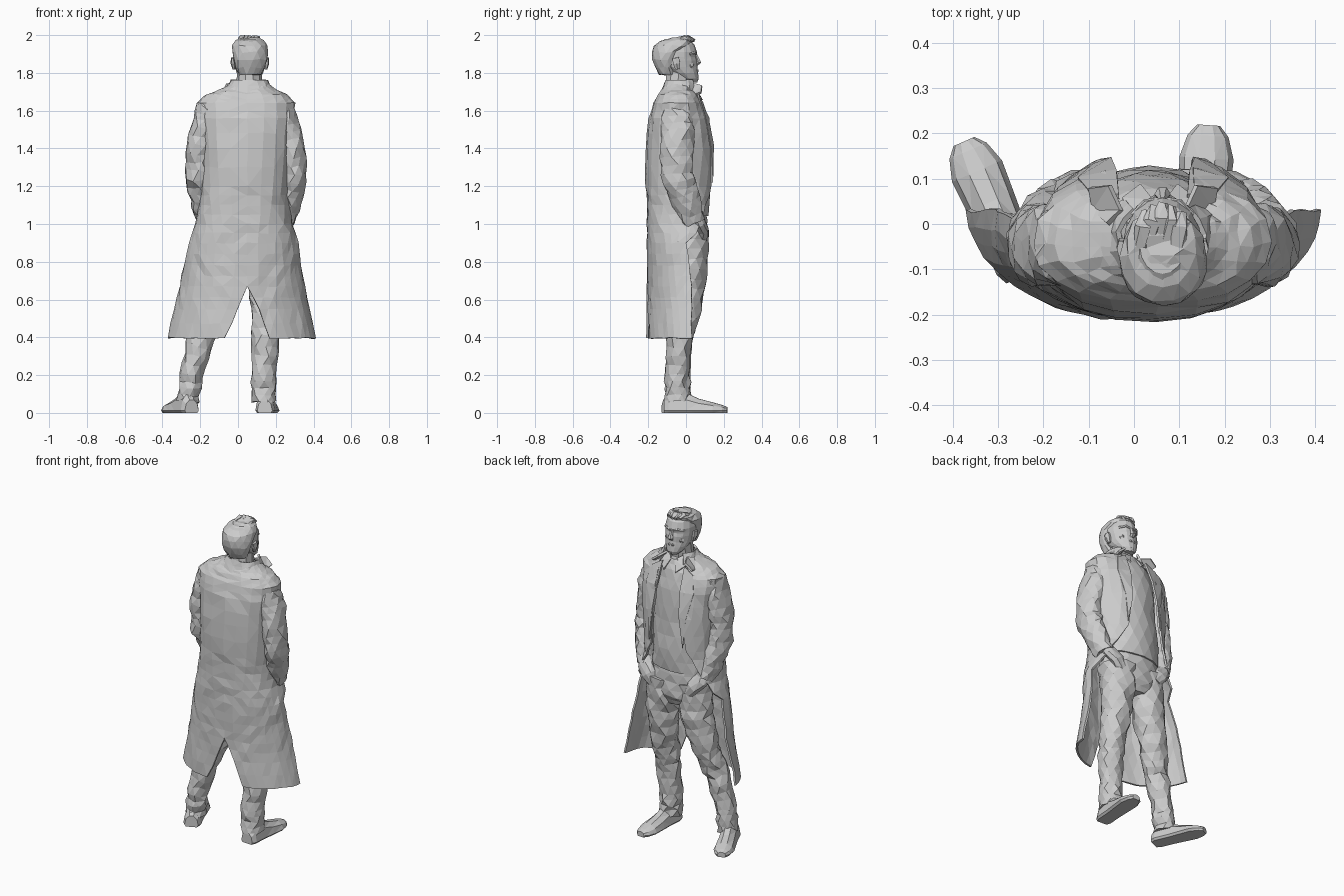
import bpy, bmesh, math, random
from mathutils import Vector

random.seed(4)
MID = 0.042          # centre line of the body
Z = Vector((0, 0, 1))


def finish(name, bm, jit=0.0, thick=0.0):
    """Crumple the vertices, triangulate and turn the bmesh into a flat-shaded object."""
    bmesh.ops.remove_doubles(bm, verts=bm.verts, dist=0.0005)
    for v in bm.verts:
        v.co += Vector([random.uniform(-jit, jit) for _ in range(3)])
        v.co.z = min(2.0, max(0.0, v.co.z))
    bmesh.ops.recalc_face_normals(bm, faces=bm.faces)
    bmesh.ops.triangulate(bm, faces=bm.faces, quad_method='SHORT_EDGE')
    me = bpy.data.meshes.new(name)
    bm.to_mesh(me)
    bm.free()
    ob = bpy.data.objects.new(name, me)
    bpy.context.collection.objects.link(ob)
    if thick:
        m = ob.modifiers.new("thickness", 'SOLIDIFY')
        m.thickness, m.offset = thick, 0
    return ob


def refine(keys, sub):
    out = []
    for a, b in zip(keys, keys[1:]):
        for i in range(sub):
            out.append([p + (q - p) * i / sub for p, q in zip(a, b)])
    return out + [list(keys[-1])]


def tube(name, keys, n=10, jit=0.0, sub=1, flat=False):
    """Closed loft through rings (x, y, z, rx, ry)."""
    keys = refine(keys, sub)
    bm, rings = bmesh.new(), []
    for i, (x, y, z, rx, ry) in enumerate(keys):
        a, b = keys[max(i - 1, 0)], keys[min(i + 1, len(keys) - 1)]
        t = Z if flat else (Vector(b[:3]) - Vector(a[:3])).normalized()
        side = (Vector((1, 0, 0)) - t * t.x).normalized()
        up = t.cross(side)
        ring = []
        for k in range(n):
            w = 2 * math.pi * (k + 0.5 * (i % 2) * (jit > 0)) / n
            ring.append(bm.verts.new(Vector((x, y, z)) + side * rx * math.cos(w) + up * ry * math.sin(w)))
        rings.append(ring)
    for r, s in zip(rings, rings[1:]):
        for k in range(n):
            bm.faces.new((r[k], r[(k + 1) % n], s[(k + 1) % n], s[k]))
    bm.faces.new(rings[0])
    bm.faces.new(rings[-1])
    return finish(name, bm, jit)


def slab(name, pts, thick=0.012):
    bm = bmesh.new()
    bm.faces.new([bm.verts.new(p) for p in pts])
    return finish(name, bm, 0, thick)


def angle(x, cx, rx, p):
    t = max(-1, min(1, (x - cx) / rx))
    return math.acos(math.copysign(abs(t) ** (1 / p), t))


def shell(name, rows, cols=9, jit=0.0, thick=0.012):
    """Open-fronted garment: rows (z, cx, cy, rx, ry, front left x, front right x, slit left x, slit right x)."""
    bm = bmesh.new()
    for s in (0, 1):
        grid = []
        for z, cx, cy, rx, ry, fl, fr, sl, sr in rows:
            p = 0.85 if z > 1 else 0.85 + 0.3 * (1 - z)     # boxy back, flatter flaring hem
            if s == 0:
                a, b = angle(fl, cx, rx, p), 2 * math.pi - angle(sl, cx, rx, p)
            else:
                a, b = angle(fr, cx, rx, p), -angle(sr, cx, rx, p)
            line = []
            for k in range(cols + 1):
                w = a + (b - a) * k / cols
                c, d = math.cos(w), math.sin(w)
                line.append(bm.verts.new((cx + rx * math.copysign(abs(c) ** p, c),
                                          cy + ry * math.copysign(abs(d) ** p, d), z)))
            grid.append(line)
        for r, q in zip(grid, grid[1:]):
            for k in range(cols):
                bm.faces.new((r[k], r[k + 1], q[k + 1], q[k]))
    return finish(name, bm, jit, thick)


# Long coat, open at the front and slit at the lower back
coat = [(1.735, .06, -.035, .100, .075, .00, .12, .05, .05),
        (1.705, .05, -.04, .155, .085, -.03, .14, .05, .05),
        (1.68, .045, -.04, .215, .105, -.05, .14, .05, .05),
        (1.64, .040, -.04, .255, .128, -.06, .13, .05, .05),
        (1.56, .040, -.035, .250, .155, -.06, .13, .05, .05),
        (1.40, .040, -.03, .235, .178, -.06, .13, .05, .05),
        (1.20, .035, -.03, .230, .176, -.09, .15, .05, .05),
        (1.10, .030, -.03, .235, .170, -.14, .20, .05, .05),
        (1.00, .030, -.02, .250, .182, -.20, .26, .05, .05),
        (0.90, .030, .00, .285, .202, -.255, .315, .05, .05),
        (0.78, .025, .02, .305, .222, -.28, .33, .05, .05),
        (0.67, .022, .03, .325, .230, -.303, .347, .049, .051),
        (0.55, .020, .03, .350, .235, -.33, .37, .00, .11),
        (0.395, .020, .03, .387, .242, -.367, .407, -.07, .17)]
shell("long_coat", refine(coat, 2), 9, 0.004)

# Standing collar
shell("coat_collar", [(1.76, .06, -.03, .092, .075, .00, .12, .05, .05),
                      (1.73, .06, -.032, .108, .085, -.01, .13, .05, .05),
                      (1.69, .055, -.035, .135, .100, -.02, .14, .05, .05)], 6, 0.003)

# Shirt, trouser seat and neck
tube("shirt", [(.055, -.02, 1.72, .08, .07), (.045, -.02, 1.66, .15, .10), (.04, -.02, 1.55, .18, .125),
               (.035, -.015, 1.35, .18, .13), (.03, -.005, 1.18, .185, .13), (.03, -.005, 1.04, .195, .125)],
     16, 0.005, 2, True)
tube("trouser_seat", [(.03, -.015, 1.07, .19, .12), (.03, -.01, .97, .20, .125),
                      (.03, -.005, .88, .19, .12), (.035, 0, .82, .12, .09)], 14, 0.005, 2, True)
tube("neck", [(.06, -.05, 1.66, .075, .07), (.06, -.045, 1.73, .068, .068), (.06, -.035, 1.83, .065, .07)], 10)

# Trouser legs
tube("left_leg", [(-.065, .00, .96, .105, .12), (-.09, .02, .76, .10, .092), (-.14, .005, .56, .083, .078),
                  (-.195, -.035, .40, .072, .068), (-.248, -.045, .20, .060, .066), (-.265, -.045, .06, .058, .068)],
     10, 0.008, 4)
tube("right_leg", [(.13, .01, .96, .105, .12), (.145, .02, .76, .10, .092), (.15, .005, .56, .083, .078),
                   (.148, -.035, .40, .075, .068), (.135, -.045, .20, .068, .066), (.137, -.045, .06, .064, .068)],
     10, 0.008, 4)

# Shoes, flattened on the ground
for side, (hx, hy), (tx, ty) in (("left", (-.245, -.115), (-.375, .182)), ("right", (.142, -.115), (.165, .218))):
    prof = [(0, .04, .06), (.08, .052, .095), (.35, .052, .098), (.55, .056, .066), (.78, .060, .045), (.93, .045, .03), (1, .025, .02)]
    tube(side + "_shoe", [(hx + (tx - hx) * t, hy + (ty - hy) * t, .012, w, h) for t, w, h in prof], 10)

# Sleeves with forearms bent toward the pockets, cuffs and hands
for side, s, dz in (("left", -1, 0.01), ("right", 1, -0.01)):
    sleeve = [(.165, -.045, 1.645, .045, .06), (.20, -.045, 1.60, .063, .085), (.232, -.045, 1.50, .066, .092),
              (.252, -.05, 1.36, .068, .085), (.255, -.04, 1.24, .067, .085), (.235, .0, 1.13, .062, .075),
              (.208, .04, 1.02, .054, .060)]
    tube(side + "_sleeve", [(MID + s * d, y, z + dz, a, b) for d, y, z, a, b in sleeve], 10, 0.007, 3)
    hand = [(.208, .04, 1.05, .045, .04), (.19, .07, 1.01, .048, .035), (.155, .09, .97, .045, .032), (.125, .09, .92, .03, .025)]
    tube(side + "_hand", [(MID + s * d, y, z, a, b) for d, y, z, a, b in hand], 8, 0.003)
    # Lapel and upturned collar tip
    m = lambda d, y, z: (.042 + s * d, y, z)
    slab(side + "_lapel", [m(.075, .06, 1.70), m(.14, .068, 1.66), m(.165, .098, 1.56), m(.13, .128, 1.40),
                           m(.115, .138, 1.22), m(.09, .142, 1.42), m(.08, .115, 1.56)])
    slab(side + "_collar_tip", [m(.07, .03, 1.745), m(.095, .085, 1.73), m(.14, .08, 1.695), m(.13, .03, 1.68), m(.10, .0, 1.74)])
    # Ear, brow and cheek
    h = lambda d, y, z, a, b: (.063 + s * d, y, z, a, b)
    tube(side + "_ear", [h(.084, -.045, 1.82, .008, .012), h(.09, -.05, 1.85, .012, .022), h(.092, -.055, 1.88, .009, .02)], 6)
    tube(side + "_brow", [h(.010, .052, 1.90, .007, .007), h(.038, .047, 1.908, .008, .009), h(.066, .02, 1.898, .006, .008)], 6)
    tube(side + "_cheek", [h(.035, .025, 1.815, .014, .012), h(.045, .026, 1.84, .022, .018), h(.055, .012, 1.865, .010, .012)], 6)

# Shirt collar points
for side, s in (("left", -1), ("right", 1)):
    slab(side + "_shirt_collar", [(.055 + s * .06, .0, 1.75), (.055 + s * .012, .05, 1.715),
                                  (.055 + s * .04, .085, 1.655), (.055 + s * .08, .055, 1.69)], 0.01)

# Head and face
tube("head", [(.063, .035, 1.750, .030, .025), (.063, .015, 1.770, .052, .052), (.063, -.01, 1.80, .070, .074),
              (.063, -.035, 1.83, .080, .095), (.063, -.045, 1.865, .086, .105), (.063, -.048, 1.885, .088, .102),
              (.063, -.05, 1.91, .088, .108), (.063, -.055, 1.95, .08, .10), (.063, -.05, 1.98, .05, .06)], 16, 0, 1, True)
tube("nose", [(.063, .050, 1.90, .009, .010), (.063, .060, 1.875, .012, .013), (.063, .066, 1.855, .018, .017),
              (.063, .055, 1.840, .013, .010)], 6, 0, 1, True)
tube("mouth", [(.038, .048, 1.808, .004, .004), (.053, .060, 1.812, .008, .009), (.073, .060, 1.812, .008, .009),
               (.088, .048, 1.808, .004, .004)], 6)
tube("chin", [(.063, .045, 1.748, .018, .014), (.063, .050, 1.768, .024, .018), (.063, .044, 1.79, .012, .01)], 7, 0, 1, True)

# Tousled hair, higher on the forehead
tube("hair", [(.063, -.095, 1.79, .060, .045), (.063, -.105, 1.83, .078, .060), (.063, -.10, 1.87, .091, .078),
              (.063, -.09, 1.91, .097, .090), (.063, -.072, 1.945, .094, .100), (.063, -.052, 1.970, .078, .088),
              (.065, -.025, 1.985, .045, .060)], 14, 0.005, 1, True)
for i in range(5):
    x, y = .02 + i * .020, .015 + .018 * math.sin(i * .78)
    tube("fringe_lock_%d" % i, [(x - .004, y - .065, 1.972, .020, .014), (x, y - .02, 1.986, .020, .014),
                                (x + .004, y + .012, 1.972, .010, .009)], 5, 0.003)
